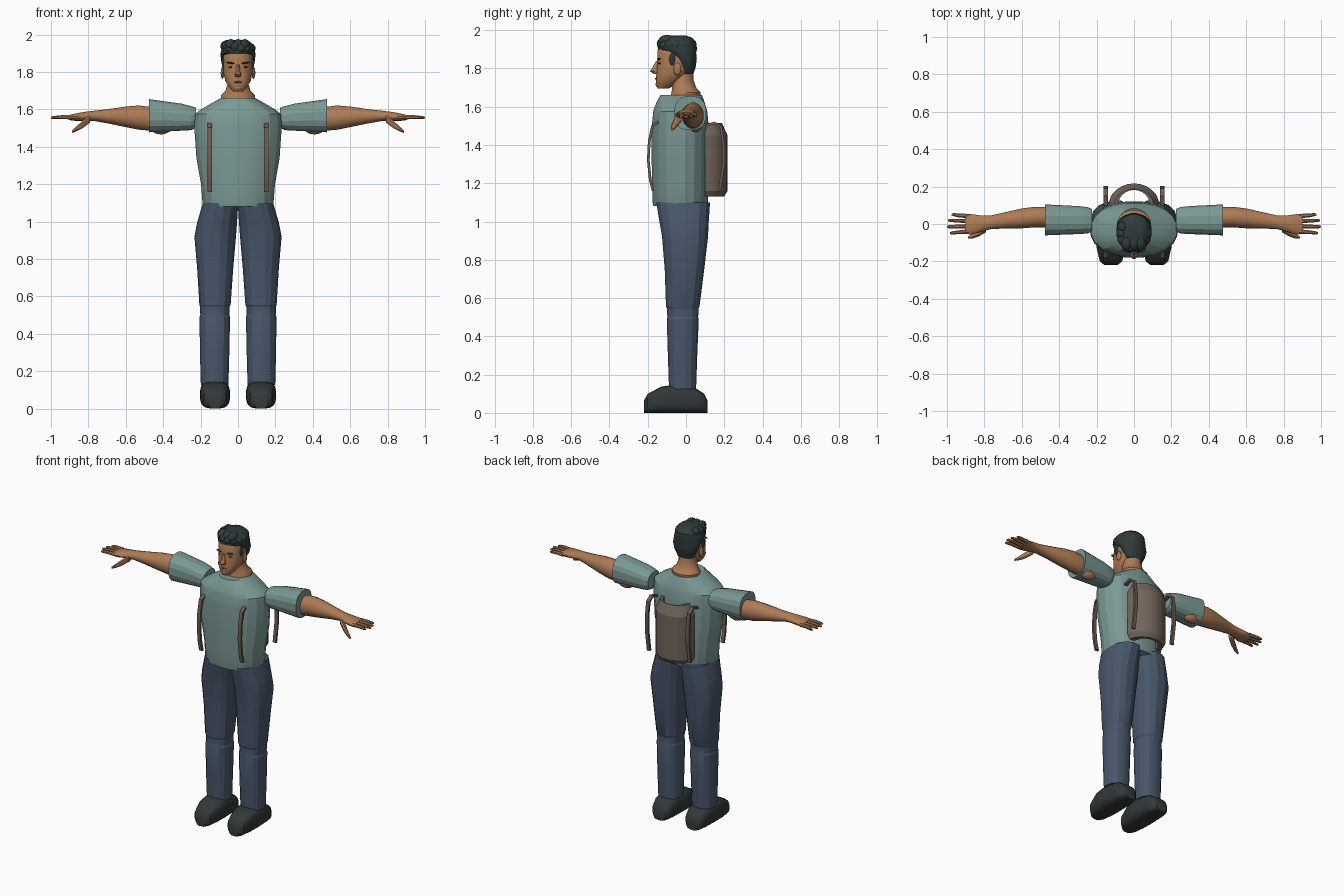
import bpy, bmesh, random
from math import sin, cos, pi, radians
from mathutils import Vector, Matrix

cube = bpy.data.objects.get("Cube")
if cube:
    bpy.data.objects.remove(cube, do_unlink=True)


def material(name, r, g, b):
    m = bpy.data.materials.new(name)
    m.use_nodes = True
    m.diffuse_color = (r, g, b, 1)
    bsdf = next(n for n in m.node_tree.nodes if n.type == 'BSDF_PRINCIPLED')
    bsdf.inputs["Base Color"].default_value = (r, g, b, 1)
    bsdf.inputs["Roughness"].default_value = 0.8
    return m


shirt = material("teal shirt", .2, .32, .3)
denim = material("blue denim", .065, .095, .145)
skin = material("tan skin", .42, .2, .09)
lips = material("lip brown", .25, .09, .05)
black = material("black hair", .028, .043, .043)
leather = material("dark shoe leather", .03, .04, .038)
canvas = material("brown canvas", .165, .13, .105)
webbing = material("strap webbing", .15, .11, .085)


def finish(name, bm, mat, angle=35):
    bmesh.ops.recalc_face_normals(bm, faces=bm.faces)
    mesh = bpy.data.meshes.new(name)
    bm.to_mesh(mesh)
    bm.free()
    mesh.materials.append(mat)
    ob = bpy.data.objects.new(name, mesh)
    bpy.context.collection.objects.link(ob)
    bpy.ops.object.select_all(action='DESELECT')
    ob.select_set(True)
    bpy.context.view_layer.objects.active = ob
    bpy.ops.object.shade_smooth_by_angle(angle=radians(angle))
    return ob


def skin_rings(name, rings, mat, angle=35, side=1):
    """Join closed rings of points into a capped tube; side -1 mirrors it."""
    bm = bmesh.new()
    loops = [[bm.verts.new((side * x, y, z)) for x, y, z in ring] for ring in rings]
    for a, b in zip(loops, loops[1:]):
        for i in range(len(a)):
            bm.faces.new((a[i - 1], a[i], b[i], b[i - 1]))
    bm.faces.new(loops[0])
    bm.faces.new(loops[-1])
    return finish(name, bm, mat, angle)


def loft(name, axis, stations, mat, sides=16, power=2.0, angle=35, side=1):
    """Stations: distance along axis, two centre values, two radii."""
    def bend(v):
        return abs(v) ** (2 / power) * (1 if v > 0 else -1)
    rings = []
    for t, cu, cv, ru, rv in stations:
        ring = []
        for k in range(sides):
            a = 2 * pi * (k + .5) / sides
            u, v = cu + ru * bend(cos(a)), cv + rv * bend(sin(a))
            ring.append({'x': (t, u, v), 'y': (u, t, v), 'z': (u, v, t)}[axis])
        rings.append(ring)
    return skin_rings(name, rings, mat, angle, side)


def blob(name, centre, radii, mat, tilt=0):
    bm = bmesh.new()
    bmesh.ops.create_icosphere(bm, subdivisions=2, radius=1)
    bm.transform(Matrix.Translation(centre) @ Matrix.Rotation(tilt, 4, 'Y')
                 @ Matrix.Diagonal((*radii, 1)))
    return finish(name, bm, mat)


def strap(name, x, path):
    """Flat band following (y, z) points."""
    pts = [Vector(p) for p in path]
    rings = []
    for i, p in enumerate(pts):
        d = (pts[min(i + 1, len(pts) - 1)] - pts[max(i - 1, 0)]).normalized()
        n = Vector((-d.y, d.x)) * .007
        rings.append([(x + w, p.x + s * n.x, p.y + s * n.y)
                      for w, s in ((-.012, -1), (.012, -1), (.012, 1), (-.012, 1))])
    skin_rings(name, rings, webbing)


# Shirt body
loft("shirt_body", 'z', [
    (1.08, 0, -.03, .185, .142), (1.1, 0, -.03, .192, .146), (1.2, 0, -.03, .2, .148),
    (1.34, 0, -.03, .225, .152), (1.5, 0, -.03, .236, .15), (1.575, 0, -.03, .232, .143),
    (1.6, 0, -.03, .2, .135), (1.64, 0, -.027, .13, .12), (1.662, 0, -.025, .09, .108),
], shirt, sides=20, power=2.2, angle=16)

# Neck and head
loft("neck", 'z', [
    (1.64, 0, -.005, .09, .08), (1.675, 0, 0, .092, .077), (1.7, 0, -.01, .068, .064),
    (1.74, 0, -.02, .056, .06), (1.8, 0, -.02, .055, .058)], skin)
loft("head", 'z', [
    (1.695, 0, -.12, .026, .028), (1.715, 0, -.105, .045, .052), (1.75, 0, -.085, .068, .073),
    (1.79, 0, -.06, .078, .093), (1.84, 0, -.05, .081, .1), (1.89, 0, -.05, .08, .1),
    (1.94, 0, -.05, .06, .075)], skin, sides=24, power=2.2)
loft("nose", 'z', [
    (1.84, 0, -.148, .009, .008), (1.8, 0, -.158, .012, .02), (1.786, 0, -.163, .019, .026),
    (1.772, 0, -.155, .014, .014)], skin, sides=10)
blob("mouth", (0, -.153, 1.746), (.024, .009, .006), lips)
blob("chin", (0, -.142, 1.715), (.024, .018, .016), skin)

# Hair cap with wavy locks
loft("hair_cap", 'z', [
    (1.77, 0, .005, .055, .034), (1.81, 0, 0, .078, .052), (1.85, 0, -.005, .09, .062),
    (1.885, 0, -.03, .094, .084), (1.9, 0, -.045, .094, .104), (1.94, 0, -.046, .086, .1),
    (1.962, 0, -.046, .064, .076), (1.972, 0, -.046, .035, .045)], black, sides=20)
random.seed(4)
for i in range(14):
    a = 2 * pi * i / 14
    blob("hair_lock", (.066 * cos(a), -.05 + .075 * sin(a), 1.93 + random.uniform(-.012, .014)),
         (.029, .03, .029), black)
for x in (-.04, 0, .035):
    blob("hair_quiff", (x, -.1, 1.945), (.03, .045, .031), black)

# Trim on both sides of the body
for s, label in ((1, "left_"), (-1, "right_")):
    # Face details
    blob(label + "ear", (s * .083, -.045, 1.795), (.01, .02, .033), skin)
    blob(label + "eyebrow", (s * .038, -.141, 1.848), (.025, .011, .005), black, s * -.12)
    blob(label + "eye", (s * .036, -.138, 1.826), (.015, .008, .005), black)
    blob(label + "sideburn", (s * .077, -.072, 1.85), (.009, .016, .036), black)

    # Sleeve, arm and elbow
    loft(label + "sleeve", 'x', [
        (.225, .02, 1.555, .062, .055), (.25, .02, 1.553, .072, .065),
        (.3, .021, 1.558, .076, .073), (.475, .022, 1.566, .084, .09)],
        shirt, power=2.5, angle=16, side=s)
    loft(label + "arm", 'x', [
        (.38, .035, 1.545, .055, .06), (.475, .037, 1.55, .056, .065),
        (.53, .037, 1.556, .056, .066), (.6, .03, 1.56, .054, .056),
        (.7, .018, 1.563, .043, .038), (.77, .008, 1.565, .037, .028),
        (.82, .002, 1.562, .045, .025), (.87, -.002, 1.558, .056, .02),
        (.9, 0, 1.556, .054, .014)], skin, side=s)
    blob(label + "elbow", (s * .41, .05, 1.505), (.06, .035, .04), skin)

    # Fingers and thumb
    for name, y, tip in (("little", .042, .975), ("ring", .016, .995),
                         ("middle", -.012, 1), ("index", -.04, .985)):
        loft(label + name + "_finger", 'x', [
            (.88, y, 1.557, .013, .013), (.94, y * 1.1, 1.559, .011, .011),
            (tip - .01, y * 1.2, 1.556, .009, .008), (tip, y * 1.2, 1.555, .004, .004)],
            skin, sides=8, side=s)
    loft(label + "thumb", 'x', [
        (.79, -.025, 1.55, .02, .022), (.83, -.05, 1.52, .018, .022),
        (.865, -.066, 1.495, .013, .014), (.888, -.073, 1.48, .006, .007)],
        skin, sides=8, side=s)

    # Trouser leg with knee crease
    loft(label + "trouser_leg", 'z', [
        (.125, .125, -.018, .075, .072), (.3, .125, -.018, .08, .078),
        (.49, .124, -.017, .083, .085), (.5, .124, -.017, .079, .082),
        (.545, .124, -.017, .08, .084), (.555, .123, -.017, .085, .089),
        (.75, .122, -.008, .098, .105), (.92, .122, -.005, .113, .122),
        (1, .111, -.01, .108, .131), (1.1, .093, -.015, .096, .143)],
        denim, power=2.3, angle=20, side=s)

    # Shoe: station heights rise over the instep
    loft(label + "shoe", 'y', [
        (y, .123, h / 2, w, h / 2) for y, w, h in (
            (-.22, .035, .065), (-.2, .06, .1), (-.13, .077, .138), (-.06, .08, .147),
            (.05, .073, .13), (.095, .06, .1), (.112, .04, .065))],
        leather, sides=20, power=3.2, side=s)

    # Straps, front and rear
    strap(label + "front_strap", s * .152, [
        (-.145, 1.52), (-.175, 1.5), (-.192, 1.42), (-.197, 1.32), (-.187, 1.22), (-.172, 1.16)])
    strap(label + "rear_strap", s * .152, [
        (.1, 1.5), (.15, 1.515), (.183, 1.49), (.196, 1.4), (.196, 1.3), (.175, 1.16)])

# Backpack: curved hollow shell with chamfered rims
rings = []
for z, inset in ((1.13, .018), (1.16, 0), (1.45, 0), (1.515, .03)):
    arc = [pi * k / 12 for k in range(13)]
    outer = [((.135 - inset) * cos(a), .1 + (.117 - inset) * sin(a), z) for a in arc]
    inner = [(.085 * cos(a), .1 + .082 * sin(a), z) for a in reversed(arc)]
    rings.append(outer + inner)
skin_rings("backpack", rings, canvas, angle=20)
